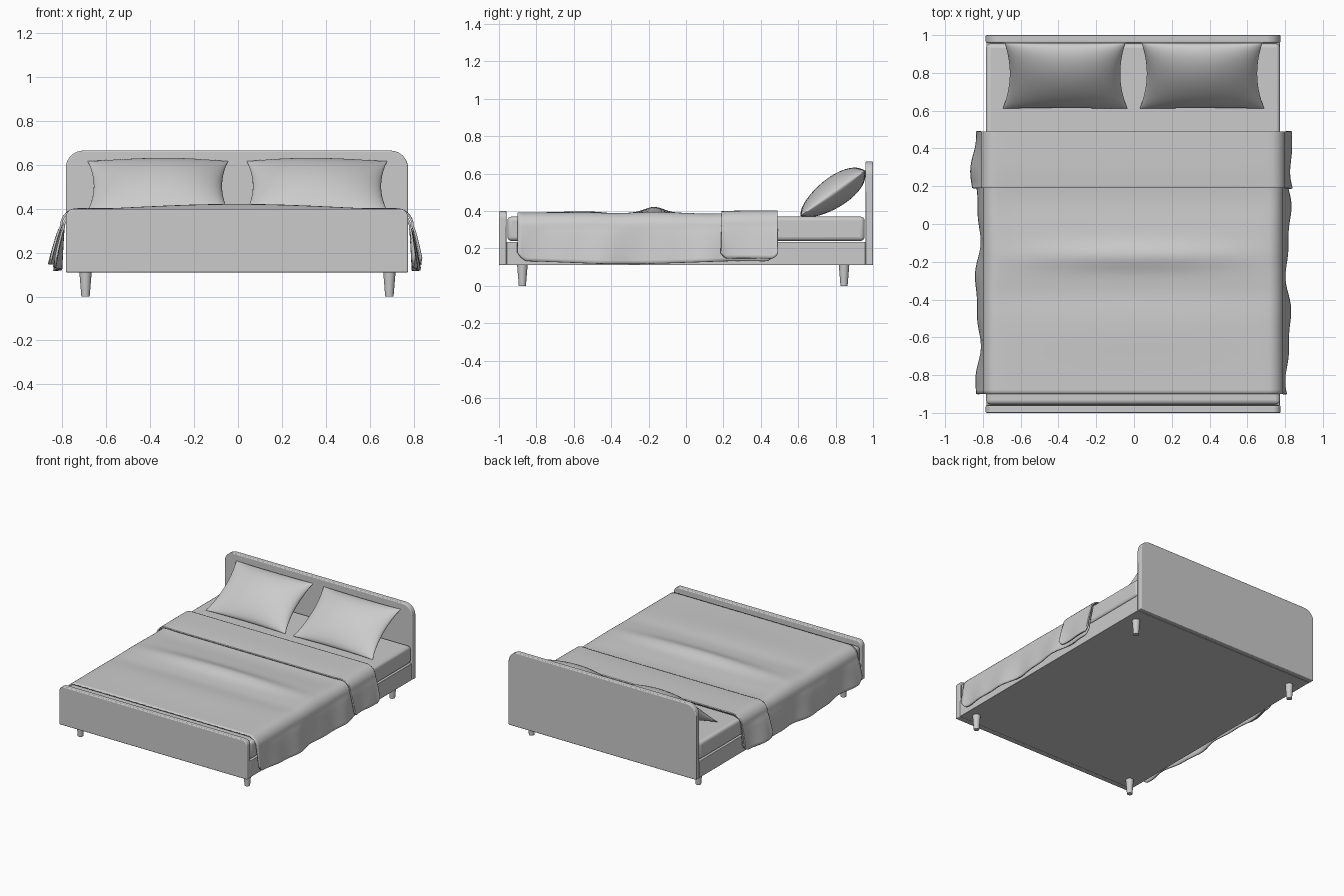
import bpy, bmesh, math
from math import sin, cos, pi, exp
from mathutils import Vector

cube = bpy.data.objects.get("Cube")
if cube:
    bpy.data.objects.remove(cube)

grey = bpy.data.materials.new("light_grey")
grey.use_nodes = True
colour = (0.6, 0.6, 0.6, 1)
grey.diffuse_color = colour
grey.node_tree.nodes["Principled BSDF"].inputs["Base Color"].default_value = colour

CX = -0.005      # bed centre line
HALF = 0.78      # half width of the frame


def finish(name, bm, bevel=0, angle=35):
    """Turn a bmesh into a shaded object with an optional rounded edge."""
    mesh = bpy.data.meshes.new(name)
    bm.to_mesh(mesh)
    bm.free()
    mesh.materials.append(grey)
    obj = bpy.data.objects.new(name, mesh)
    bpy.context.collection.objects.link(obj)
    if bevel:
        mod = obj.modifiers.new("rounded_edges", 'BEVEL')
        mod.width, mod.segments, mod.limit_method = bevel, 4, 'ANGLE'
    bpy.ops.object.select_all(action='DESELECT')
    obj.select_set(True)
    bpy.context.view_layer.objects.active = obj
    bpy.ops.object.shade_smooth_by_angle(angle=math.radians(angle))
    return obj


def box(name, y0, y1, z0, z1, half, bevel):
    bm = bmesh.new()
    bmesh.ops.create_cube(bm, size=1)
    for v in bm.verts:
        v.co = (CX + v.co.x * 2 * half, (y0 + y1) / 2 + v.co.y * (y1 - y0),
                (z0 + z1) / 2 + v.co.z * (z1 - z0))
    return finish(name, bm, bevel)


def board(name, y0, y1, top, radius):
    """End board with rounded upper corners."""
    base = 0.11
    outline = [(-HALF, base), (HALF, base)]
    for side, start in ((1, 0), (-1, pi / 2)):
        for i in range(11):
            a = start + i * pi / 20
            outline.append((side * (HALF - radius) + radius * cos(a),
                            top - radius + radius * sin(a)))
    bm = bmesh.new()
    face = bm.faces.new([bm.verts.new((CX + x, y0, z)) for x, z in outline])
    grown = bmesh.ops.extrude_face_region(bm, geom=[face])
    for v in grown["geom"]:
        if isinstance(v, bmesh.types.BMVert):
            v.co.y = y1
    bmesh.ops.recalc_face_normals(bm, faces=bm.faces)
    return finish(name, bm, 0.006)


def sheet(bm, rows):
    """Quad grid from rows of points."""
    grid = [[bm.verts.new(p) for p in row] for row in rows]
    for a, b in zip(grid, grid[1:]):
        for i in range(len(a) - 1):
            bm.faces.new((a[i], a[i + 1], b[i + 1], b[i]))


# Frame, mattress and end boards
board("headboard", 0.96, 1.0, 0.665, 0.08)
board("footboard", -1.0, -0.96, 0.40, 0.04)
box("bed_frame", -0.96, 0.96, 0.11, 0.235, HALF - 0.003, 0.004)
box("mattress", -0.955, 0.955, 0.24, 0.37, HALF - 0.002, 0.022)

# Tapered legs
for end, y in (("front", -0.875), ("back", 0.845)):
    for side, x in (("right", -0.695), ("left", 0.69)):
        bm = bmesh.new()
        bmesh.ops.create_cone(bm, cap_ends=True, segments=24, radius1=0.019,
                              radius2=0.028, depth=0.11)
        bmesh.ops.translate(bm, verts=bm.verts, vec=(x, y, 0.055))
        finish(f"{end}_{side}_leg", bm)


def bump(y, centre, width):
    return exp(-((y - centre) / width) ** 2)


def drape(name, y0, y1, lift, hem, corner, flare):
    """Cloth lying over the mattress with both sides hanging down."""
    profile = [(0.72 * i / 12, 0) for i in range(12)]
    profile += [(0.715 + 0.08 * sin(a * pi / 16), 0.08 * (cos(a * pi / 16) - 1))
                for a in range(9)]
    rows, ny, nhang = [], 64, 10
    for j in range(ny + 1):
        y = y0 + (y1 - y0) * j / ny
        near = min(y - y0, y1 - y)
        low = hem + 0.008 * sin(5 * y) + corner * max(0, 1 - near / (1.2 * corner)) ** 2
        crease = 0.030 * bump(y, -0.17, 0.07) + 0.006 * bump(y, -0.55, 0.16)
        dip = 0.010 * bump(y, 0.12, 0.12) + 0.006 * bump(y, -0.38, 0.08)
        half = {}
        for side in (-1, 1):
            pts = []
            for x, drop in profile:
                fade = max(0, 1 - (x / 0.8) ** 2)
                slant = crease * (0.75 + 0.25 * cos(3 * x * side))
                z = 0.392 + lift + drop + fade * slant - dip * min(1, fade * 3)
                pts.append((side * (x + lift * (x > 0.72)), y, z))
            wave = flare + 0.012 * sin(11 * y + side) + 0.006 * sin(23 * y - side)
            xe, ze = abs(pts[-1][0]), pts[-1][2]
            for k in range(1, nhang + 1):
                t = k / nhang
                pts.append((side * (xe + wave * t ** 0.8), y, ze + (low - ze) * t))
            half[side] = pts
        line = half[-1][:0:-1] + half[1]
        rows.append([(CX + x, yy, z) for x, yy, z in line])
    bm = bmesh.new()
    sheet(bm, rows)
    obj = finish(name, bm, angle=60)
    cloth = obj.modifiers.new("cloth_thickness", 'SOLIDIFY')
    cloth.thickness, cloth.offset = 0.01, -1


# Blanket with its folded-back top end
drape("blanket", -0.90, 0.48, 0.0, 0.125, 0.045, 0.028)
drape("blanket_fold", 0.19, 0.49, 0.011, 0.14, 0.03, 0.04)


def pillow(name, centre_x, mirror):
    """Soft cushion with pinched corners leaning on the headboard."""
    n, tilt = 28, math.radians(35)
    along, out = Vector((0, cos(tilt), sin(tilt))), Vector((0, -sin(tilt), cos(tilt)))
    bm = bmesh.new()
    for face in (1, -1):
        rows = []
        for j in range(n + 1):
            v = sin(pi / 2 * (2 * j / n - 1))
            row = []
            for i in range(n + 1):
                u = sin(pi / 2 * (2 * i / n - 1)) * face
                puff = ((1 - u * u) * (1 - v * v)) ** 0.55
                x = 0.325 * u * (1 - 0.10 * (1 - v * v)) * (1 - 0.015 * v)
                h = 0.212 * v * (1 - 0.03 * (1 - u * u))
                d = face * 0.08 * puff * (1 + 0.15 * v + 0.1 * u * mirror)
                p = Vector((centre_x + x, 0.785, 0.495)) + along * h + out * d
                row.append((p.x, min(p.y, 0.959), max(p.z, 0.368)))
            rows.append(row)
        sheet(bm, rows)
    bmesh.ops.remove_doubles(bm, verts=bm.verts, dist=0.0004)
    bmesh.ops.recalc_face_normals(bm, faces=bm.faces)
    finish(name, bm, angle=60)


pillow("right_pillow", -0.365, 1)
pillow("left_pillow", 0.36, -1)
